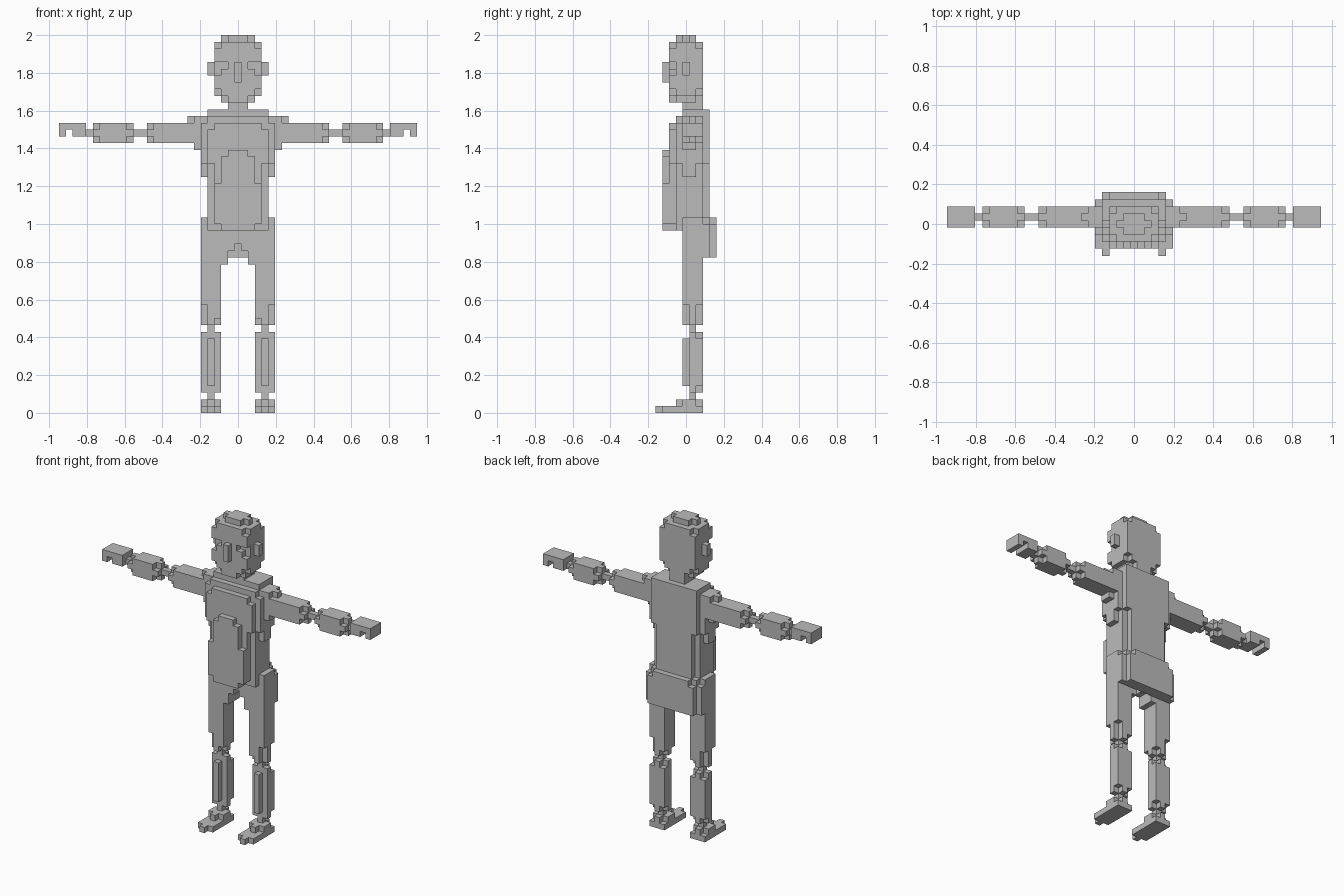
import bpy, bmesh

if "Cube" in bpy.data.objects:
    bpy.data.objects.remove(bpy.data.objects["Cube"])

U = 2 / 56                       # edge of one cube; x and y cells are centred on 0
parts, taken = {}, set()


def cells(x0, x1, y0, y1, z0, z1):
    return {(x, y, z) for x in range(x0, x1 + 1)
            for y in range(y0, y1 + 1) for z in range(z0, z1 + 1)}


def mid(w, y0, y1, z0, z1):
    """Block centred on x = 0, reaching w cells to each side."""
    return cells(-w, w, y0, y1, z0, z1)


def mirror(s):
    return s | {(-x, y, z) for x, y, z in s}


def edges(xs, ys, zs):
    """Cells at every combination of coordinates, used to trim corners."""
    return {(x, y, z) for x in xs for y in ys for z in zs}


def part(name, s):
    s = s - taken
    parts[name] = s
    taken.update(s)


# Head: block with trimmed corners, stepped jaw, recessed eyes
head = mid(3, -2, 2, 48, 54) | mid(3, -2, 2, 47, 47) | mid(2, -2, 2, 46, 46)
head -= edges((-3, 3), (-2, 2), (47, 54))
head -= edges((-2, 2), (-2, 2), (46,))
head |= mid(2, -1, 1, 55, 55) - edges((-2, 2), (-1, 1), (55,))
head -= mirror(cells(2, 3, -2, -2, 51, 51) | cells(3, 3, -2, -2, 50, 50))
part("head", head)
part("nose", mid(0, -3, -3, 49, 51))
part("ears", mirror(cells(4, 4, 0, 0, 50, 51)))
part("neck", mid(1, 0, 2, 45, 45))

# Torso: core, ribs at the sides, chest and back plates
part("collar", mid(4, 0, 3, 44, 44) | mid(4, -1, 3, 43, 43))
part("torso", mid(4, -1, 2, 28, 42))
part("ribs", mirror(cells(5, 5, -1, 2, 37, 42) | cells(5, 5, 0, 1, 35, 36)))
part("chest", mid(4, -2, -2, 37, 41) | mid(3, -2, -2, 28, 42) | mid(2, -2, -2, 27, 27))
part("belly", mid(1, -3, -3, 38, 38) | mid(2, -3, -3, 34, 37)
     | mid(3, -3, -3, 28, 33) | mid(2, -3, -3, 27, 27))
part("back", mid(4, 3, 3, 37, 42) | mid(3, 3, 3, 29, 36))

# Hips with an arched crotch, and the seat at the back
hips = mid(5, 0, 2, 22, 28) | mid(4, -1, -1, 27, 27)
hips -= mid(1, 0, 2, 22, 23) | mid(0, 0, 2, 24, 24)
part("hips", hips)
part("seat", mid(5, 3, 3, 23, 27) | mid(4, 3, 3, 28, 28) | mid(4, 4, 4, 23, 28)
     - edges((-4, 4), (4,), (28,)))

for side, sg in (("left", 1), ("right", -1)):
    def limb(name, s):
        part(side + "_" + name, {(sg * x, y, z) for x, y, z in s})

    # Arm
    limb("shoulder", cells(5, 6, 0, 2, 43, 43) | {(7, 1, 43), (6, 1, 39), (6, 0, 39)})
    limb("upper_arm", cells(5, 13, 0, 2, 40, 42) - edges((13,), (0, 2), (40, 42)))
    limb("elbow", cells(14, 15, 1, 1, 41, 41))
    limb("forearm", cells(16, 21, 0, 2, 40, 42) - edges((16, 21), (0, 2), (40, 42)))
    limb("wrist", cells(22, 22, 1, 1, 41, 41))
    limb("hand", cells(23, 26, 0, 2, 41, 42) - cells(25, 25, 0, 2, 41, 41))
    # Leg
    limb("thigh", cells(3, 5, 0, 2, 13, 21) - edges((3, 5), (0, 2), (13,))
         - edges((5,), (0, 2), (14, 15)))
    limb("knee", {(4, 1, 12)})
    limb("shin", cells(3, 5, 1, 2, 3, 11) - edges((3, 5), (2,), (3, 11))
         | cells(4, 4, 0, 0, 4, 10))
    limb("ankle", {(4, 1, 2)})
    limb("foot", cells(3, 5, 0, 2, 1, 1) - edges((3, 5), (2,), (1,))
         | {(4, -1, 1)} | cells(3, 5, -3, 2, 0, 0) | {(4, -4, 0)})

grey = bpy.data.materials.new("plain_grey")
grey.diffuse_color = (0.5, 0.5, 0.5, 1)
grey.use_nodes = True
grey.node_tree.nodes["Principled BSDF"].inputs["Base Color"].default_value = grey.diffuse_color

# Each part becomes a mesh of its exposed cube faces, joined into flat panels
for name, s in parts.items():
    bm = bmesh.new()
    verts = {}

    def vert(c):
        if c not in verts:
            verts[c] = bm.verts.new(((c[0] - .5) * U, (c[1] - .5) * U, c[2] * U))
        return verts[c]

    for c in sorted(s):
        for a in range(3):
            b, d = (a + 1) % 3, (a + 2) % 3
            for step in (0, 1):
                n = list(c)
                n[a] += 2 * step - 1
                if tuple(n) in taken:
                    continue
                quad = []
                for p, q in ((0, 0), (1, 0), (1, 1), (0, 1)):
                    v = list(c)
                    v[a] += step
                    v[b] += p
                    v[d] += q
                    quad.append(vert(tuple(v)))
                bm.faces.new(quad if step else quad[::-1])
    bmesh.ops.dissolve_limit(bm, angle_limit=0.02, verts=bm.verts[:], edges=bm.edges[:])
    me = bpy.data.meshes.new(name)
    bm.to_mesh(me)
    bm.free()
    me.materials.append(grey)
    bpy.context.collection.objects.link(bpy.data.objects.new(name, me))
